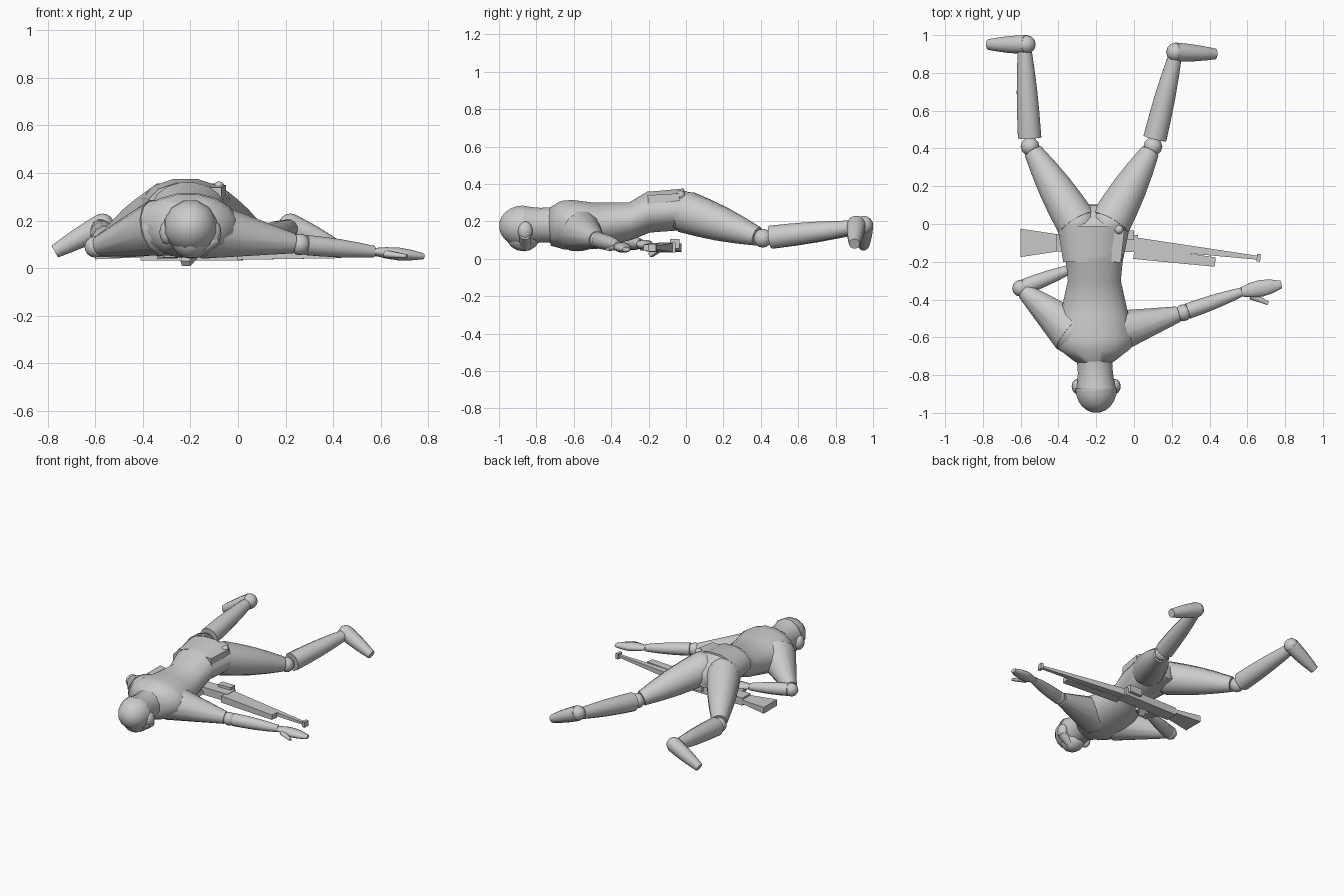
import bpy
import bmesh
import math
from mathutils import Vector

# Remove the default object only
default_cube = bpy.data.objects.get("Cube")
if default_cube:
    bpy.data.objects.remove(default_cube, do_unlink=True)


def make_material(name, shade):
    colour = (shade, shade, shade, 1)
    material = bpy.data.materials.new(name)
    material.diffuse_color = colour
    material.use_nodes = True
    shader = material.node_tree.nodes["Principled BSDF"]
    shader.inputs["Base Color"].default_value = colour
    return material


grey = make_material("plain grey", .6)


def finish(name, bm):
    """Turn a bmesh into a grey object, smooth except at sharp edges."""
    bmesh.ops.recalc_face_normals(bm, faces=bm.faces[:])
    mesh = bpy.data.meshes.new(name)
    bm.to_mesh(mesh)
    bm.free()
    mesh.materials.append(grey)
    obj = bpy.data.objects.new(name, mesh)
    bpy.context.collection.objects.link(obj)
    bpy.ops.object.select_all(action="DESELECT")
    obj.select_set(True)
    bpy.context.view_layer.objects.active = obj
    bpy.ops.object.shade_smooth_by_angle(angle=math.radians(50))


def loft(name, stations, sides=12):
    """Join oval rings, each given as (centre, half width, half height)."""
    bm = bmesh.new()
    rings = []
    along = (stations[-1][0] - stations[0][0]).normalized()
    across = along.cross(Vector((0, 0, 1))).normalized()
    lift = across.cross(along)
    corner = 1 / math.cos(math.pi / sides)
    for centre, width, height in stations:
        ring = []
        for k in range(sides):
            angle = math.tau * (k + .5) / sides
            sideways = across * math.cos(angle) * width
            upward = lift * math.sin(angle) * height
            ring.append(bm.verts.new(centre + (sideways + upward) * corner))
        rings.append(ring)
    for ring, following in zip(rings, rings[1:]):
        for k in range(sides):
            n = (k + 1) % sides
            bm.faces.new((ring[k], ring[n], following[n], following[k]))
    bm.faces.new(rings[0])
    bm.faces.new(rings[-1])
    finish(name, bm)


def limb(name, start, end, start_radius, end_radius, bulge=0, flat=1, sides=12):
    """A straight tapered part that may swell in the middle."""
    start, end = Vector(start), Vector(end)
    steps = 4 if bulge else 1
    stations = []
    for step in range(steps + 1):
        t = step / steps
        taper = start_radius + (end_radius - start_radius) * t
        radius = taper + bulge * math.sin(math.pi * t)
        stations.append((start.lerp(end, t), radius, radius * flat))
    loft(name, stations, sides)


def ball(name, centre, radii):
    bm = bmesh.new()
    bmesh.ops.create_uvsphere(bm, u_segments=12, v_segments=8, radius=1)
    bmesh.ops.scale(bm, vec=radii, verts=bm.verts)
    bmesh.ops.translate(bm, vec=centre, verts=bm.verts)
    finish(name, bm)


def joint(name, centre, radius):
    ball(name, centre, (radius, radius, radius))


def leg(label, hip, knee, ankle, heel, toe):
    hip, knee, ankle = Vector(hip), Vector(knee), Vector(ankle)
    joint(label + "_hip", hip, .11)
    limb(label + "_thigh", hip, hip.lerp(knee, .93), .11, .05, bulge=.01)
    joint(label + "_knee", knee, .05)
    limb(label + "_shin", knee.lerp(ankle, .09), ankle, .062, .035, bulge=.006)
    limb(label + "_foot", heel, toe, .05, .028, bulge=.004)
    joint(label + "_heel", heel, .05)


def arm(label, shoulder, elbow, wrist, fingertips):
    shoulder, elbow, wrist = Vector(shoulder), Vector(elbow), Vector(wrist)
    joint(label + "_shoulder", shoulder, .12)
    limb(label + "_upper_arm", shoulder, shoulder.lerp(elbow, .93), .12, .042)
    joint(label + "_elbow", elbow, .045)
    limb(label + "_forearm", elbow.lerp(wrist, .08), wrist, .042, .024, bulge=.005)
    limb(label + "_hand", wrist, fingertips, .025, .02, bulge=.022, flat=.6)


# Torso, from the neck to the seat
torso_rings = [
    (-.73, .17, .1, .1),
    (-.66, .18, .19, .13),
    (-.6, .18, .21, .135),
    (-.48, .18, .18, .12),
    (-.3, .2, .14, .1),
    (-.2, .25, .15, .11),
    (0, .26, .19, .105),
    (.1, .22, .05, .05),
]
loft("torso", [(Vector((-.21, y, z)), width, height)
               for y, z, width, height in torso_rings], sides=16)

# Belt and hip pouch
limb("belt", (-.22, -.2, .265), (-.22, -.01, .265), .155, .185, flat=.6)
limb("hip_pouch", (-.1, -.2, .31), (-.08, -.03, .32), .03, .03, sides=4)
joint("belt_knob", (-.08, -.03, .34), .025)

# Head: domed helmet, hood and masked face turned to the ground
dome_angles = [math.radians(degrees) for degrees in range(10, 91, 16)]
loft("helmet", [(Vector((-.2, -.87 - .13 * math.cos(a), .175)),
                 .11 * math.sin(a), .11 * math.sin(a)) for a in dome_angles])
limb("hood", (-.2, -.88, .18), (-.21, -.68, .18), .105, .1, bulge=-.01)
ball("face", (-.2, -.87, .12), (.08, .09, .08))
limb("mask", (-.09, -.86, .13), (-.18, -.86, .07), .03, .03, sides=8)
for side, label in ((1, "left"), (-1, "right")):
    ball(label + "_ear_cover", (-.2 + side * .1, -.86, .15), (.03, .04, .05))

# Limbs
leg("left", hip=(-.13, 0, .25), knee=(.1, .41, .11), ankle=(.22, .9, .17),
    heel=(.22, .91, .18), toe=(.43, .9, .08))
leg("right", hip=(-.3, 0, .25), knee=(-.55, .41, .11), ankle=(-.58, .94, .17),
    heel=(-.57, .95, .18), toe=(-.77, .95, .07))
arm("left", shoulder=(-.13, -.58, .16), elbow=(.26, -.47, .1),
    wrist=(.57, -.36, .07), fingertips=(.78, -.32, .05))
arm("right", shoulder=(-.33, -.57, .17), elbow=(-.6, -.34, .09),
    wrist=(-.34, -.24, .08), fingertips=(-.2, -.2, .07))
limb("left_thumb", (.62, -.38, .06), (.71, -.42, .05), .02, .01, flat=.8)


def rifle_part(name, rear, front, rear_half, front_half, height=.06, drop=0, flat=1):
    """A square bar along the rifle, whose front half slants."""
    ends = [(x, -.1 - .12 * max(x, 0) - drop, height) for x in (rear, front)]
    limb("rifle_" + name, *ends, rear_half, front_half, flat=flat, sides=4)


# Rifle lying flat beneath the body
rifle_part("stock", -.6, -.4, .075, .045, flat=.3)
rifle_part("receiver", -.41, .02, .045, .045, flat=.6)
rifle_part("handguard", 0, .43, .035, .025, drop=.05, flat=.7)
rifle_part("barrel", 0, .66, .03, .01, flat=.8)
rifle_part("muzzle", .65, .67, .02, .02)
rifle_part("rear_sight", -.1, 0, .025, .025, height=.08, drop=-.04)
limb("rifle_grip", (-.3, -.14, .06), (-.28, -.24, .06), .04, .03, flat=.5, sides=4)
limb("rifle_magazine", (-.2, -.14, .06), (-.22, -.19, 0.02), .03, .02, flat=.6, sides=4)
